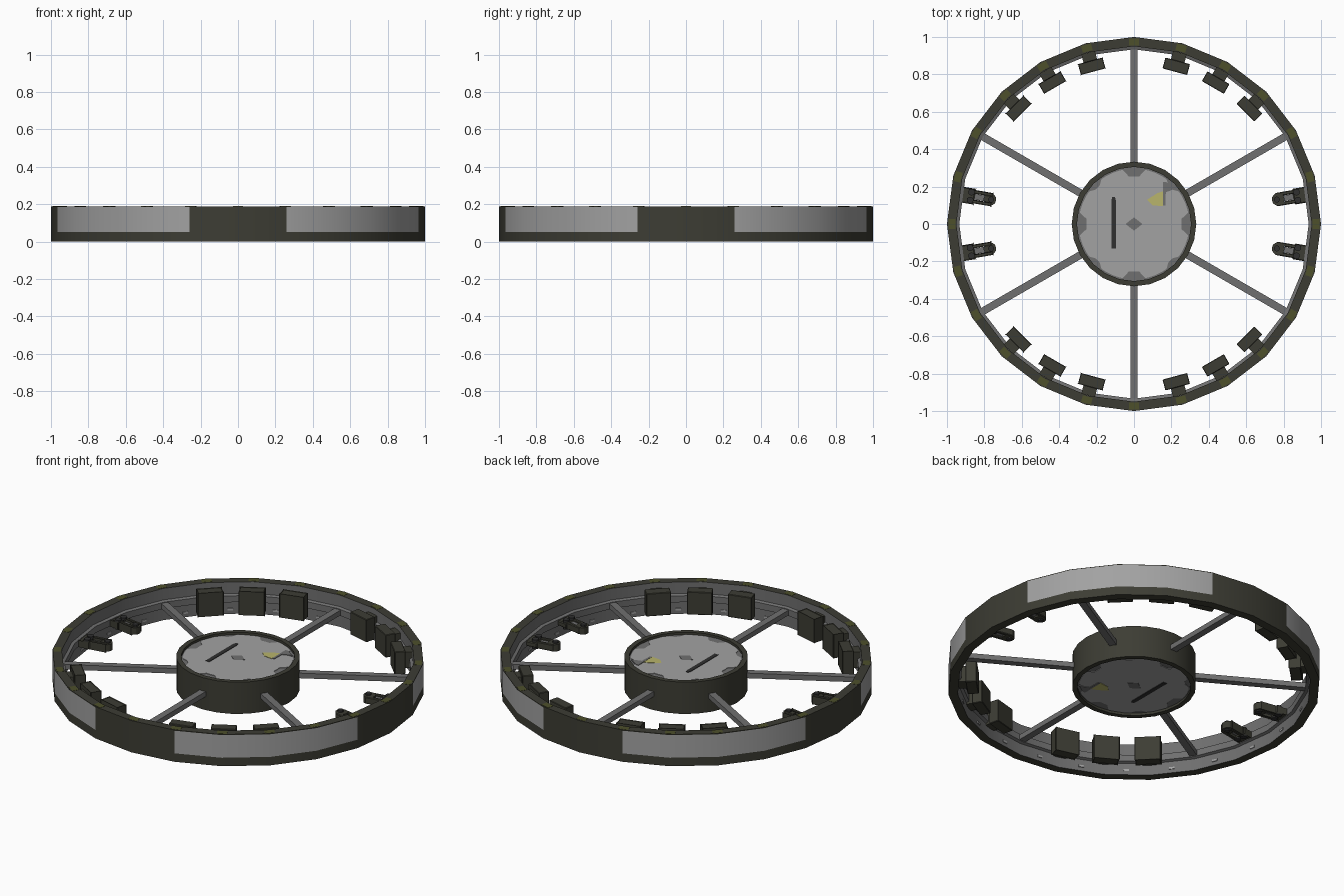
import bpy, bmesh, math
from mathutils import Matrix, Vector

if "Cube" in bpy.data.objects:
    bpy.data.objects.remove(bpy.data.objects["Cube"])


def mat(name, r, g, b):
    m = bpy.data.materials.new(name)
    m.diffuse_color = (r, g, b, 1)
    m.use_nodes = True
    m.node_tree.nodes["Principled BSDF"].inputs["Base Color"].default_value = m.diffuse_color
    return m


DARK = mat("dark_olive_grey", 0.046, 0.046, 0.034)
LIGHT = mat("light_grey", 0.36, 0.36, 0.36)
MID = mat("mid_grey", 0.16, 0.16, 0.16)
OLIVE = mat("olive_green", 0.075, 0.08, 0.024)
YELLOW = mat("dull_yellow", 0.48, 0.46, 0.15)
BLACK = mat("charcoal", 0.03, 0.03, 0.03)


def finish(name, bm, mats, smooth=False):
    bmesh.ops.recalc_face_normals(bm, faces=bm.faces[:])
    me = bpy.data.meshes.new(name)
    bm.to_mesh(me)
    bm.free()
    for m in mats:
        me.materials.append(m)
    ob = bpy.data.objects.new(name, me)
    bpy.context.collection.objects.link(ob)
    if smooth:
        bpy.ops.object.select_all(action='DESELECT')
        ob.select_set(True)
        bpy.context.view_layer.objects.active = ob
        bpy.ops.object.shade_smooth_by_angle()
    return ob


def lathe(name, profile, n, mats, rule):
    """Revolve a closed profile of (radius, z); rule(profile index, segment) gives the material."""
    bm = bmesh.new()
    rows = [[bm.verts.new((r * math.cos(2 * math.pi * i / n), r * math.sin(2 * math.pi * i / n), z))
             for r, z in profile] for i in range(n)]
    k = len(profile)
    for i in range(n):
        a, b = rows[i], rows[(i + 1) % n]
        for j in range(k):
            f = bm.faces.new((a[j], b[j], b[(j + 1) % k], a[(j + 1) % k]))
            f.material_index = rule(j, i)
    return finish(name, bm, mats, True)


def radial_box(name, deg, r0, r1, width, z0, z1, m, off=0, bevel=0):
    """Box lying along a radius, from r0 to r1."""
    bm = bmesh.new()
    bmesh.ops.create_cube(bm, size=1)
    bm.transform(Matrix.Rotation(math.radians(deg), 4, 'Z')
                 @ Matrix.Translation(((r0 + r1) / 2, off, (z0 + z1) / 2))
                 @ Matrix.Diagonal((r1 - r0, width, z1 - z0, 1)))
    if bevel:
        bmesh.ops.bevel(bm, geom=bm.edges[:], offset=bevel, segments=1, affect='EDGES')
    return finish(name, bm, [m])


def knuckle(name, deg, r, off, radius, z0, z1, m):
    bm = bmesh.new()
    bmesh.ops.create_cone(bm, cap_ends=True, segments=12, radius1=radius, radius2=radius, depth=z1 - z0)
    bm.transform(Matrix.Rotation(math.radians(deg), 4, 'Z')
                 @ Matrix.Translation((r, off, (z0 + z1) / 2)))
    return finish(name, bm, [m], True)


def plate(name, pts, z0, z1, m, side):
    """Thin plate on the hub; side -1 turns it over onto the underside."""
    bm = bmesh.new()
    f = bm.faces.new([bm.verts.new((x, y, z0)) for x, y in pts])
    ext = bmesh.ops.extrude_face_region(bm, geom=[f])
    bmesh.ops.translate(bm, vec=(0, 0, z1 - z0),
                        verts=[v for v in ext["geom"] if isinstance(v, bmesh.types.BMVert)])
    if side < 0:
        bm.transform(Matrix.Translation((0, 0, H)) @ Matrix.Rotation(math.pi, 4, 'X'))
    return finish(name, bm, [m])


H = 0.188

# Outer ring with four light panels and a stepped grey inner wall
ring = [(1, 0), (1, 0.05), (1, 0.184), (1, H), (0.95, H), (0.95, 0.12), (0.934, 0.114),
        (0.934, 0.076), (0.95, 0.07), (0.95, 0)]


def ring_rule(j, i):
    if j == 1:
        return 1 if 1 <= i % 6 <= 4 else 0
    return 2 if 4 <= j <= 8 else 0


lathe("outer_ring", ring, 24, [DARK, LIGHT, MID], ring_rule)

# Olive joints on the rim and small pale marks inside
for i in range(24):
    radial_box("rim_joint", i * 15, 0.955, 0.992, 0.055, H - 0.003, H + 0.001, OLIVE)
    radial_box("inner_mark", i * 15 + 7.5, 0.938, 0.943, 0.03, 0.022, 0.034, LIGHT)

# Hub drum
lathe("hub_drum", [(0.333, 0), (0.333, H), (0.305, H), (0.305, 0)], 24, [DARK], lambda j, i: 0)
core = [(0.308 * math.cos(math.radians(a)), 0.308 * math.sin(math.radians(a))) for a in range(0, 360, 15)]
plate("hub_core", core, 0.014, H - 0.014, MID, 1)


def lobe(a):
    d = abs((a + 45) % 90 - 45)
    r = 0.255 if d < 10 else 0.275 if d > 38 else 0.296
    return r * math.cos(math.radians(a)), r * math.sin(math.radians(a))


# Painted plates on both hub faces
for side in (1, -1):
    z = H - 0.014
    plate("hub_face", [lobe(a) for a in range(0, 360, 6)], z - 0.001, z + 0.003, LIGHT, side)
    plate("hub_diamond", [(-0.045, 0), (-0.02, -0.02), (0, -0.035), (0.02, -0.02), (0.045, 0),
                          (0.02, 0.02), (0, 0.035), (-0.02, 0.02)], z, z + 0.005, MID, side)
    plate("hub_slot", [(-0.121, -0.13), (-0.097, -0.13), (-0.097, 0.125), (-0.102, 0.145),
                       (-0.116, 0.145), (-0.121, 0.125)], z, z + 0.006, BLACK, side)
    plate("hub_yellow_mark", [(0.07, 0.13), (0.1, 0.1), (0.155, 0.095), (0.155, 0.175), (0.125, 0.165)],
          z, z + 0.005, YELLOW, side)
    plate("hub_grey_mark", [(0.155, 0.1), (0.168, 0.1), (0.17, 0.17), (0.225, 0.19), (0.17, 0.225),
                            (0.155, 0.225)], z, z + 0.006, MID, side)

# Spokes
for k in range(6):
    radial_box("spoke", 30 + 60 * k, 0.32, 0.945, 0.04, 0.08, 0.11, MID)

# Engine blocks on the inner wall, three per quadrant
for base in (90, 270):
    for d in (15, 30, 45):
        for s in (1, -1):
            a = base + s * d
            radial_box("block", a, 0.843, 0.903, 0.136, 0.04, 0.175, DARK, bevel=0.003)
            radial_box("block_mount", a, 0.9, 0.948, 0.075, 0.06, 0.155, DARK)

# Docking clamps at both sides
for base in (0, 180):
    for s in (1, -1):
        a = base + s * 9.7
        radial_box("clamp_base", a, 0.865, 0.94, 0.085, 0.08, 0.11, DARK, bevel=0.005)
        radial_box("clamp_neck", a, 0.79, 0.87, 0.03, 0.085, 0.105, MID)
        for t in (1, -1):
            radial_box("clamp_arm", a, 0.77, 0.9, 0.02, 0.075, 0.115, DARK, off=t * 0.026, bevel=0.004)
            knuckle("clamp_joint", a, 0.885, t * 0.022, 0.018, 0.07, 0.125, BLACK)
        knuckle("clamp_head", a, 0.782, 0, 0.034, 0.075, 0.115, DARK)
        knuckle("clamp_pin", a, 0.775, 0, 0.016, 0.068, 0.125, BLACK)
